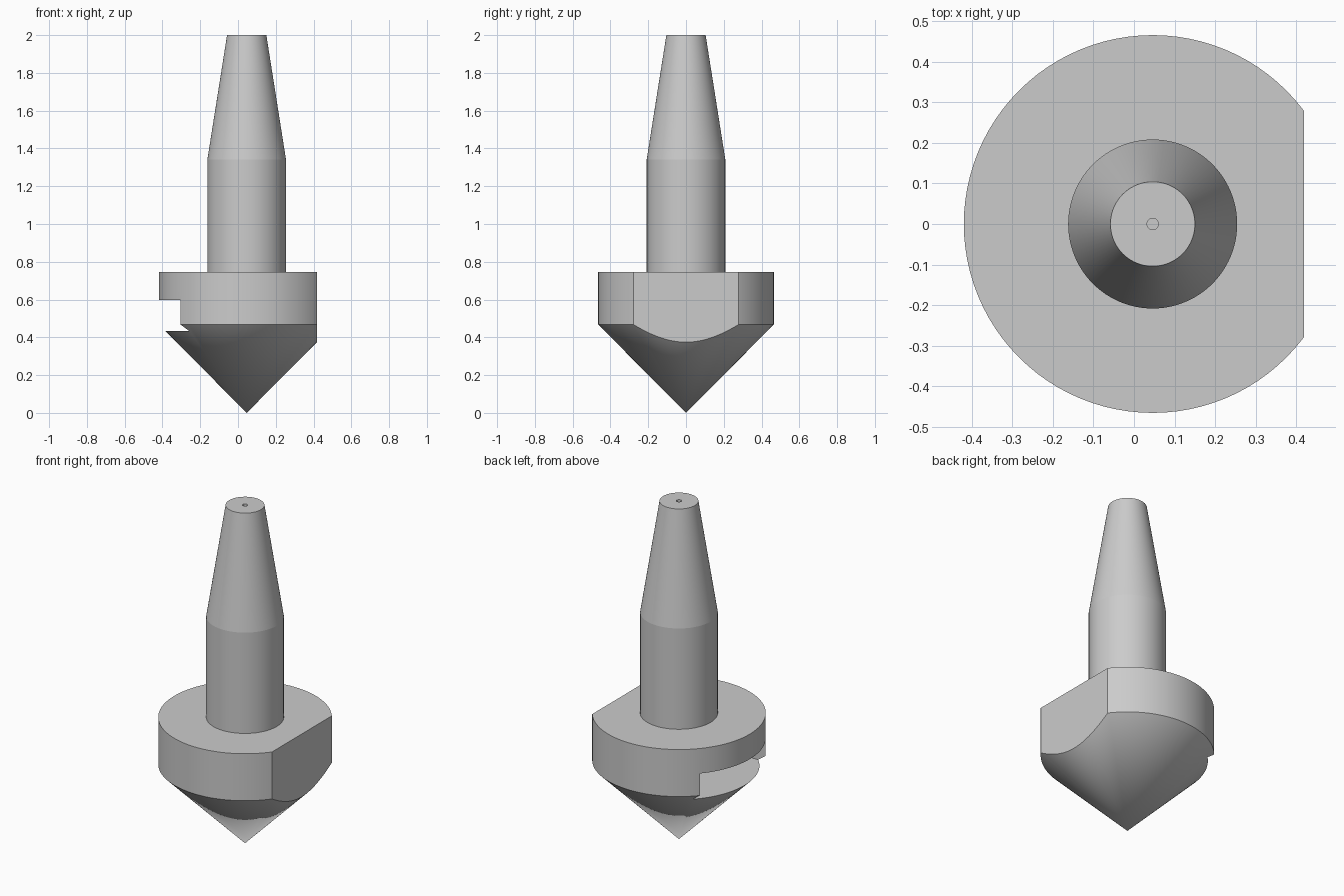
import bpy
import bmesh
import math
from mathutils import Matrix, Vector

cube = bpy.data.objects.get("Cube")
if cube:
    bpy.data.objects.remove(cube, do_unlink=True)

AXIS_X = 0.046      # the turned axis sits off centre because of the flat
COLLAR_R = 0.465
SLOT_R = 0.305      # half width of the side slot
SLOT_LOW, SLOT_HIGH = 0.434, 0.598
FLAT_X = 0.418
SEGMENTS = 96

grey = bpy.data.materials.new("plain grey")
grey.use_nodes = True
grey.diffuse_color = (0.6, 0.6, 0.6, 1)
grey.node_tree.nodes["Principled BSDF"].inputs["Base Color"].default_value = (0.6, 0.6, 0.6, 1)


def add_object(name, bm):
    bmesh.ops.recalc_face_normals(bm, faces=bm.faces)
    mesh = bpy.data.meshes.new(name)
    bm.to_mesh(mesh)
    bm.free()
    mesh.materials.append(grey)
    obj = bpy.data.objects.new(name, mesh)
    bpy.context.collection.objects.link(obj)
    return obj


def lathe(name, profile):
    """Turn a profile of (radius, height) points around the upright axis."""
    bm = bmesh.new()
    verts = [bm.verts.new((AXIS_X + r, 0, z)) for r, z in profile]
    edges = [bm.edges.new(pair) for pair in zip(verts, verts[1:])]
    bmesh.ops.spin(bm, geom=verts + edges, cent=(AXIS_X, 0, 0), axis=(0, 0, 1),
                   angle=math.tau, steps=SEGMENTS, use_duplicate=False)
    bmesh.ops.remove_doubles(bm, verts=bm.verts, dist=0.0001)
    return add_object(name, bm)


def block(name, low, high):
    low, high = Vector(low), Vector(high)
    bm = bmesh.new()
    bmesh.ops.create_cube(bm, size=1, matrix=Matrix.Translation((low + high) / 2)
                          @ Matrix.Diagonal((*(high - low), 1)))
    return add_object(name, bm)


def cut(target, cutter):
    mod = target.modifiers.new(cutter.name, "BOOLEAN")
    mod.operation = "DIFFERENCE"
    mod.solver = "EXACT"
    mod.object = cutter
    cutter.hide_render = True
    bpy.context.view_layer.objects.active = target
    bpy.ops.object.modifier_apply(modifier=mod.name)
    bpy.data.objects.remove(cutter, do_unlink=True)


# Turned body: pointed cone, collar, straight shaft and tapered end
body = lathe("pointed_body", [
    (0, 0), (COLLAR_R, 0.468), (COLLAR_R, 0.746), (0.208, 0.746),
    (0.208, 1.342), (0.104, 2), (0, 2)])

# Flat on the left side of the collar
cut(body, block("flat_cutter", (FLAT_X, -1, -0.2), (1, 1, 1)))

# Round-ended slot opening on the right side
cut(body, block("slot_cutter", (-1, -SLOT_R, SLOT_LOW), (AXIS_X, SLOT_R, SLOT_HIGH)))
cut(body, lathe("slot_end_cutter", [
    (0, SLOT_LOW), (SLOT_R, SLOT_LOW), (SLOT_R, SLOT_HIGH), (0, SLOT_HIGH)]))

# Fine bore from the top down to the slot
cut(body, lathe("bore_cutter", [(0, 0.55), (0.014, 0.55), (0.014, 2.1), (0, 2.1)]))

bpy.ops.object.select_all(action="DESELECT")
body.select_set(True)
bpy.context.view_layer.objects.active = body
bpy.ops.object.shade_smooth_by_angle(angle=math.radians(6))
